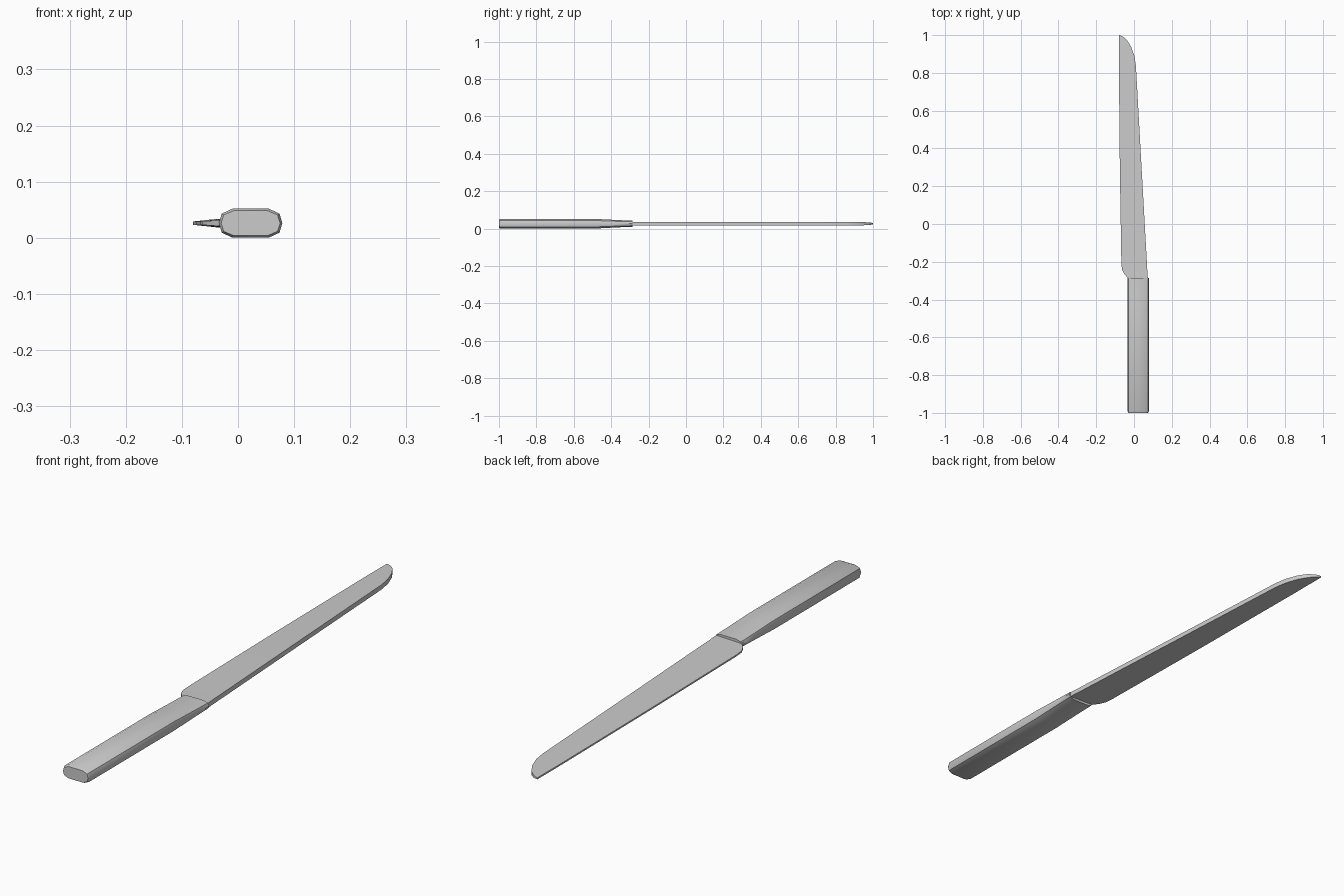
import bpy, bmesh

if "Cube" in bpy.data.objects:
    bpy.data.objects.remove(bpy.data.objects["Cube"])

MID = 0.026  # height of the knife's centre plane


def loft(name, rings, angle):
    """Skin a list of equal-length vertex rings and cap both ends."""
    bm = bmesh.new()
    loops = [[bm.verts.new(p) for p in ring] for ring in rings]
    n = len(loops[0])
    for a, b in zip(loops, loops[1:]):
        for i in range(n):
            j = (i + 1) % n
            bm.faces.new((a[i], a[j], b[j], b[i]))
    bm.faces.new(loops[0][::-1])
    bm.faces.new(loops[-1])
    bmesh.ops.recalc_face_normals(bm, faces=bm.faces)
    mesh = bpy.data.meshes.new(name)
    bm.to_mesh(mesh)
    bm.free()
    ob = bpy.data.objects.new(name, mesh)
    bpy.context.collection.objects.link(ob)
    bpy.ops.object.select_all(action='DESELECT')
    ob.select_set(True)
    bpy.context.view_layer.objects.active = ob
    bpy.ops.object.shade_smooth_by_angle(angle=angle)
    return ob


# Handle: rounded flat grip, thinning towards the blade
quarter = [(0.056, 0.021), (0.050, 0.0 + 0.017 + 0.001), (0.031, 0.026)]
quarter = [(0.0565, 0.0), (0.0515, 0.017), (0.032, 0.026)]
section = (quarter + [(-x, z) for x, z in quarter[::-1]]
           + [(-x, -z) for x, z in quarter[1:]]
           + [(x, -z) for x, z in quarter[:0:-1]])
HANDLE_X = 0.0225
stations = [  # y, width scale, height scale
    (-1.0, 0.93, 0.86), (-0.992, 1.0, 1.0), (-0.485, 1.0, 1.0),
    (-0.43, 1.0, 0.88), (-0.36, 1.0, 0.74), (-0.285, 1.0, 0.62),
]
loft("handle", [[(HANDLE_X + x * sx, y, MID + z * sz) for x, z in section]
                for y, sx, sz in stations], 0.7)

# Blade: thin cutting edge on the left, thick spine on the right
blade = [  # y, edge x, spine x, edge half thickness, spine half thickness
    (-0.295, -0.033, 0.073, 0.005, 0.009),
    (-0.283, -0.035, 0.073, 0.005, 0.009),
    (-0.265, -0.052, 0.072, 0.004, 0.009),
    (-0.240, -0.064, 0.070, 0.003, 0.009),
    (-0.200, -0.067, 0.068, 0.003, 0.009),
    (0.300, -0.075, 0.040, 0.003, 0.009),
    (0.840, -0.080, 0.010, 0.003, 0.009),
    (0.890, -0.080, 0.002, 0.003, 0.009),
    (0.940, -0.080, -0.016, 0.003, 0.0085),
    (0.975, -0.080, -0.038, 0.003, 0.0075),
    (0.993, -0.080, -0.060, 0.003, 0.005),
    (1.000, -0.080, -0.078, 0.003, 0.003),
]
loft("blade", [[(e, y, MID - te), (s, y, MID - ts), (s, y, MID + ts), (e, y, MID + te)]
               for y, e, s, te, ts in blade], 0.5)
